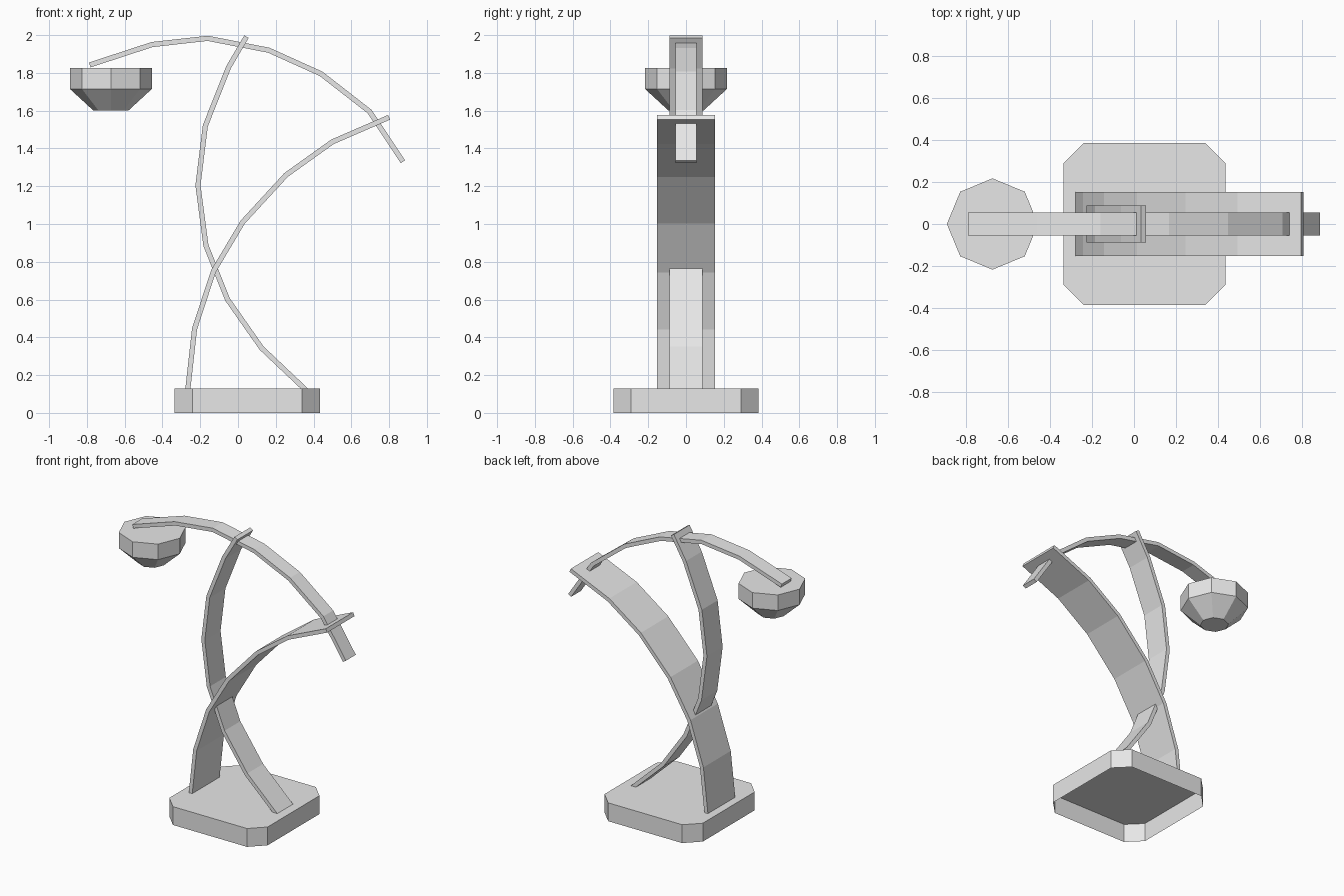
import bpy, bmesh, math
from mathutils import Vector

cube = bpy.data.objects.get("Cube")
if cube:
    bpy.data.objects.remove(cube, do_unlink=True)

# One plain finish for the whole lamp
grey = bpy.data.materials.new("light_grey")
grey.use_nodes = True
grey.diffuse_color = (0.8, 0.8, 0.8, 1)
grey.node_tree.nodes["Principled BSDF"].inputs["Base Color"].default_value = (0.8, 0.8, 0.8, 1)


def finish(name, bm):
    bmesh.ops.recalc_face_normals(bm, faces=bm.faces)
    mesh = bpy.data.meshes.new(name)
    bm.to_mesh(mesh)
    bm.free()
    mesh.materials.append(grey)
    obj = bpy.data.objects.new(name, mesh)
    bpy.context.collection.objects.link(obj)
    return obj


def bridge(bm, a, b):
    for i in range(len(a)):
        j = (i + 1) % len(a)
        bm.faces.new((a[i], a[j], b[j], b[i]))


def strip(name, path, half_width, thickness=0.027, flat_start=False):
    """Flat bent bar following an (x, z) path, with mitred bends."""
    pts = [Vector(p) for p in path]
    bm = bmesh.new()
    rings = []
    for i, p in enumerate(pts):
        before = (p - pts[i - 1]).normalized() if i else None
        after = (pts[i + 1] - p).normalized() if i < len(pts) - 1 else None
        d = ((before or after) + (after or before)).normalized()
        n = Vector((-d.y, d.x))
        off = n * (thickness / 2 / d.dot(after or before))
        if flat_start and i == 0:  # end cut level with the base
            off = Vector((-thickness / 2 / abs(d.y), 0))
        rings.append([bm.verts.new((p.x + s * off.x, y, p.y + s * off.y))
                      for s, y in ((1, -half_width), (1, half_width),
                                   (-1, half_width), (-1, -half_width))])
    for a, b in zip(rings, rings[1:]):
        bridge(bm, a, b)
    bm.faces.new(rings[0])
    bm.faces.new(rings[-1])
    return finish(name, bm)


# Base: chamfered square tray, open underneath
half, cut, height = 0.385, 0.29, 0.13
outline = [(half, -cut), (half, cut), (cut, half), (-cut, half),
           (-half, cut), (-half, -cut), (-cut, -half), (cut, -half)]
bm = bmesh.new()
low, high = [[bm.verts.new((x + 0.05, y, z)) for x, y in outline] for z in (0, height)]
bridge(bm, low, high)
bm.faces.new(high)
finish("base", bm)

# Wide and narrow crossing supports
strip("wide_support", [(-0.265, 0.13), (-0.23, 0.445), (-0.13, 0.75), (0.025, 1.01),
                       (0.255, 1.26), (0.50, 1.435), (0.80, 1.565)], 0.153, flat_start=True)
strip("narrow_support", [(0.35, 0.13), (0.125, 0.343), (-0.055, 0.60), (-0.17, 0.887),
                         (-0.212, 1.205), (-0.173, 1.52), (-0.05, 1.83), (0.045, 1.992)],
      0.088, flat_start=True)

# Curved arm that carries the shade
strip("arm", [(-0.785, 1.842), (-0.455, 1.95), (-0.16, 1.983), (0.163, 1.92),
              (0.44, 1.795), (0.697, 1.595), (0.873, 1.33)], 0.055)

# Eight-sided shade below the arm's free end
bm = bmesh.new()
rings = [[bm.verts.new((-0.673 + r * math.cos(k * math.pi / 4), r * math.sin(k * math.pi / 4), z))
          for k in range(8)] for r, z in ((0.092, 1.60), (0.217, 1.715), (0.217, 1.825))]
for a, b in zip(rings, rings[1:]):
    bridge(bm, a, b)
bm.faces.new(rings[0])
bm.faces.new(rings[-1])
finish("shade", bm)
